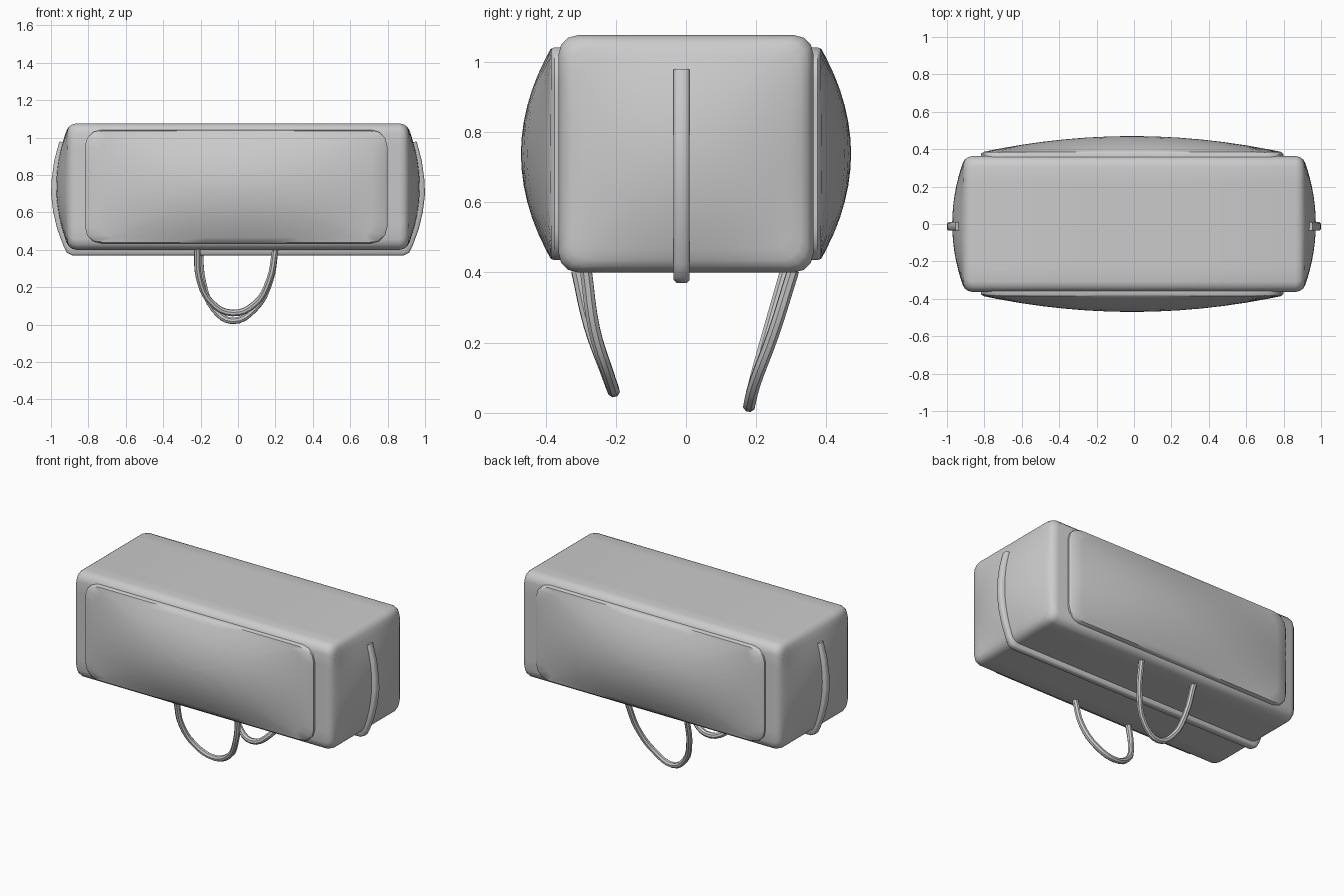
import bpy, bmesh, math
from mathutils import Vector

if "Cube" in bpy.data.objects:
    bpy.data.objects.remove(bpy.data.objects["Cube"])


def finish(obj, angle=40):
    bpy.ops.object.select_all(action='DESELECT')
    obj.select_set(True)
    bpy.context.view_layer.objects.active = obj
    bpy.ops.object.shade_smooth_by_angle(angle=math.radians(angle))


def loft(name, rings, angle=40):
    """Skin a stack of equal-length rings and cap both ends."""
    bm = bmesh.new()
    rows = [[bm.verts.new(p) for p in ring] for ring in rings]
    for a, b in zip(rows, rows[1:]):
        for i in range(len(a)):
            j = (i + 1) % len(a)
            bm.faces.new((a[i], a[j], b[j], b[i]))
    bm.faces.new(rows[0])
    bm.faces.new(rows[-1])
    bmesh.ops.recalc_face_normals(bm, faces=bm.faces)
    me = bpy.data.meshes.new(name)
    bm.to_mesh(me)
    bm.free()
    obj = bpy.data.objects.new(name, me)
    bpy.context.collection.objects.link(obj)
    finish(obj, angle)
    return obj


def round_rect(w, h, r, arc=3, side=8):
    """Rounded rectangle of half sizes w, h with points along its sides."""
    corners = []
    for k, (sx, sy) in enumerate(((1, 1), (-1, 1), (-1, -1), (1, -1))):
        for i in range(arc + 1):
            a = math.pi / 2 * (k + i / arc)
            corners.append(Vector((sx * (w - r) + r * math.cos(a),
                                   sy * (h - r) + r * math.sin(a))))
    pts = []
    for i, p in enumerate(corners):
        q = corners[(i + 1) % len(corners)]
        n = side if i % (arc + 1) == arc else 1
        pts += [p.lerp(q, t / n) for t in range(n)]
    return pts


def dome(outline, w, h, base, bulge, scales):
    """Concentric rings (u, v, height) rising into a soft cushion."""
    return [[(p.x * s, p.y * s,
              base + bulge * (1 - (p.x * s / w) ** 2) * (1 - (p.y * s / h) ** 2))
             for p in outline] for s in scales]


SCALES = (1, 0.9, 0.75, 0.6, 0.45, 0.3, 0.15, 0.03)

# Main bag body: rounded box with cushioned ends
HY, HZ, CZ = 0.363, 0.338, 0.738
half = []
for x, inset in ((0.3, 0), (0.865, 0), (0.888, 0.006), (0.904, 0.018)):
    half.append([(p.x, p.y, x) for p in round_rect(HY - inset, HZ - inset, 0.055)])
end = round_rect(HY - 0.036, HZ - 0.036, 0.055)
half += dome(end, HY - 0.02, HZ - 0.02, 0.91, 0.062, SCALES)
left = [[(-x, y, z + CZ) for y, z, x in ring] for ring in reversed(half)]
right = [[(x, y, z + CZ) for y, z, x in ring] for ring in half]
loft("bag_body", left + right, 50)

# Padded pockets on the front and back
PW, PH, PZ = 0.808, 0.303, 0.738
flange = round_rect(PW, PH, 0.085, 3)
for name, sgn in (("front_pocket", -1), ("back_pocket", 1)):
    rings = [[(p.x, p.y, y) for p in flange] for y in (0.345, 0.375)]
    rings += dome(flange, PW, PH, 0.383, 0.087, (0.985,) + SCALES[1:])
    loft(name, [[(u - 0.01, sgn * d, v + PZ) for u, v, d in r] for r in rings])

# Zip strip running down both ends and across the underside
side_path = [(0.955, 0.98), (0.982, 0.88), (0.996, 0.78), (1.0, 0.70),
             (0.988, 0.60), (0.966, 0.51), (0.935, 0.425), (0.915, 0.385), (0.885, 0.37)]
path = [Vector(p) for p in side_path] + [Vector((-x, z)) for x, z in reversed(side_path)]
rings = []
for i, p in enumerate(path):
    t = (path[min(i + 1, len(path) - 1)] - path[max(i - 1, 0)]).normalized()
    q = p + Vector((t.y, -t.x)) * 0.04
    if (q - Vector((0, CZ))).length > (p - Vector((0, CZ))).length:
        q = p - Vector((t.y, -t.x)) * 0.04
    m = p.lerp(q, 0.2)
    rings.append([(q.x, -0.035, q.y), (m.x, -0.035, m.y), (p.x, -0.027, p.y),
                  (p.x, 0.002, p.y), (m.x, 0.01, m.y), (q.x, 0.01, q.y)])
loft("zip_strip", rings, 50)


# Drooping carry handles
def handle(name, pts):
    cu = bpy.data.curves.new(name, 'CURVE')
    cu.dimensions = '3D'
    cu.bevel_depth = 0.018
    cu.bevel_resolution = 2
    cu.resolution_u = 4
    cu.use_fill_caps = True
    sp = cu.splines.new('BEZIER')
    sp.bezier_points.add(len(pts) - 1)
    for bp, p in zip(sp.bezier_points, pts):
        bp.co = p
        bp.handle_left_type = bp.handle_right_type = 'AUTO'
    obj = bpy.data.objects.new(name, cu)
    bpy.context.collection.objects.link(obj)
    bpy.ops.object.select_all(action='DESELECT')
    obj.select_set(True)
    bpy.context.view_layer.objects.active = obj
    bpy.ops.object.convert(target='MESH')
    finish(bpy.context.view_layer.objects.active)


handle("front_handle", [(-0.218, -0.31, 0.405), (-0.208, -0.275, 0.25), (-0.145, -0.228, 0.12),
                        (-0.03, -0.206, 0.062), (0.09, -0.222, 0.11), (0.168, -0.262, 0.24),
                        (0.2, -0.285, 0.405)])
handle("back_handle", [(-0.205, 0.285, 0.405), (-0.188, 0.235, 0.23), (-0.13, 0.195, 0.085),
                       (-0.03, 0.18, 0.02), (0.09, 0.196, 0.085), (0.17, 0.25, 0.23),
                       (0.2, 0.305, 0.405)])
